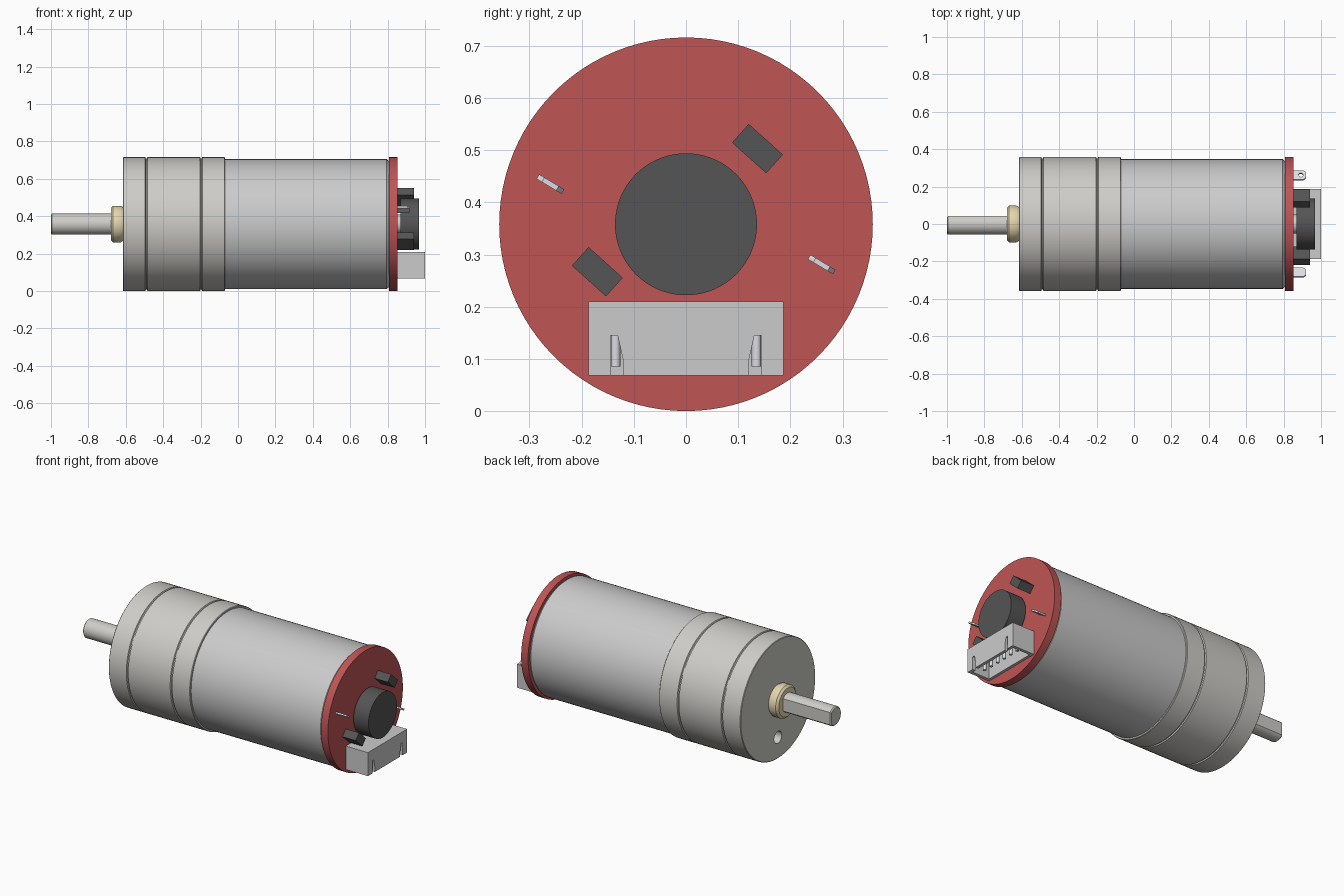
import bpy, bmesh
from math import radians, pi, cos, sin, acos
from mathutils import Matrix, Vector

if "Cube" in bpy.data.objects:
    bpy.data.objects.remove(bpy.data.objects["Cube"])

CZ = 0.358          # height of the motor axis
SEG = 96


def material(name, rgb):
    m = bpy.data.materials.new(name)
    m.diffuse_color = (*rgb, 1)
    m.use_nodes = True
    m.node_tree.nodes["Principled BSDF"].inputs["Base Color"].default_value = m.diffuse_color
    return m


RED = material("board_red", (0.52, 0.09, 0.09))
DARK = material("dark_plastic", (0.09, 0.09, 0.09))
BRASS = material("pale_brass", (0.82, 0.70, 0.45))
STEEL = material("warm_steel", (0.62, 0.61, 0.58))
TIN = material("tin", (0.72, 0.72, 0.78))

# local axes: YZ = outline in y/z extruded along x, YX = outline in y/x extruded along -z
YZ = Matrix(((0, 0, 1, 0), (1, 0, 0, 0), (0, 1, 0, 0), (0, 0, 0, 1)))
YX = Matrix(((0, 1, 0, 0), (1, 0, 0, 0), (0, 0, -1, 0), (0, 0, 0, 1)))


def finish(name, bm, mat):
    bmesh.ops.recalc_face_normals(bm, faces=bm.faces[:])
    mesh = bpy.data.meshes.new(name)
    bm.to_mesh(mesh)
    bm.free()
    ob = bpy.data.objects.new(name, mesh)
    bpy.context.collection.objects.link(ob)
    if mat:
        mesh.materials.append(mat)
    return ob


def lathe(name, profile, mat=None):
    """Turn (x, radius) points around the motor axis, with flat end caps."""
    bm = bmesh.new()
    rings = [[bm.verts.new((x, r * cos(2 * pi * i / SEG), CZ + r * sin(2 * pi * i / SEG)))
              for i in range(SEG)] for x, r in profile]
    for a, b in zip(rings, rings[1:]):
        for i in range(SEG):
            j = (i + 1) % SEG
            bm.faces.new((a[i], a[j], b[j], b[i]))
    bm.faces.new(rings[0])
    bm.faces.new(rings[-1])
    return finish(name, bm, mat)


def prism(name, outline, lo, hi, matrix, mat=None):
    """Extrude a 2D outline from lo to hi, then place it with matrix."""
    bm = bmesh.new()
    face = bm.faces.new([bm.verts.new((u, v, lo)) for u, v in outline])
    ext = bmesh.ops.extrude_face_region(bm, geom=[face])["geom"]
    bmesh.ops.translate(bm, vec=(0, 0, hi - lo),
                        verts=[g for g in ext if isinstance(g, bmesh.types.BMVert)])
    bm.transform(matrix)
    return finish(name, bm, mat)


def rect(u0, u1, v0, v1):
    return [(u0, v0), (u1, v0), (u1, v1), (u0, v1)]


def circle(u, v, r, n=40):
    return [(u + r * cos(2 * pi * i / n), v + r * sin(2 * pi * i / n)) for i in range(n)]


def apply(ob, mod):
    bpy.context.view_layer.objects.active = ob
    bpy.ops.object.modifier_apply(modifier=mod.name)


def cut(ob, cutter):
    mod = ob.modifiers.new("cut", 'BOOLEAN')
    mod.operation, mod.solver, mod.object = 'DIFFERENCE', 'EXACT', cutter
    apply(ob, mod)
    bpy.data.objects.remove(cutter)


# gearbox: three stages separated by grooves
R = 0.358
profile = [(-0.615, R - 0.003), (-0.612, R)]
for g in (-0.49, -0.197):
    profile += [(g - 0.006, R), (g - 0.003, R - 0.007), (g + 0.003, R - 0.007), (g + 0.006, R)]
profile += [(-0.073, R), (-0.07, R - 0.003)]
gearbox = lathe("gearbox", profile, STEEL)

# mounting holes in the gearbox face
for s in (-1, 1):
    cut(gearbox, prism("large_hole", circle(s * 0.25, CZ, 0.08), -0.7, -0.53, YZ))
    cut(gearbox, prism("small_hole", circle(0, CZ + s * 0.23, 0.036), -0.7, -0.53, YZ))

# bushing and D-shaped output shaft
lathe("bushing", [(-0.68, 0.085), (-0.668, 0.098), (-0.628, 0.098), (-0.614, 0.09)], BRASS)
r, flat = 0.057, 0.043
a0 = acos(flat / r)
d_shape = [(r * cos(a), CZ + r * sin(a))
           for a in (a0 + (2 * pi - 2 * a0) * i / 48 for i in range(49))]
shaft = prism("output_shaft", d_shape, -1.0, -0.6, YZ, STEEL)
bev = shaft.modifiers.new("bevel", 'BEVEL')
bev.width, bev.segments, bev.limit_method, bev.angle_limit = 0.006, 1, 'ANGLE', radians(60)
apply(shaft, bev)

# motor can, encoder board, magnet on its hub
lathe("motor_can", [(-0.075, 0.347), (0.795, 0.347), (0.808, 0.336)])
lathe("encoder_board", [(0.806, R), (0.852, R)], RED)
lathe("magnet_hub", [(0.85, 0.05), (0.872, 0.05)], STEEL)
lathe("magnet_disc", [(0.868, 0.136), (0.968, 0.136)], DARK)

# two hall sensors standing on the board
for i, (y, z) in enumerate(((0.137, 0.503), (-0.17, 0.267))):
    place = Matrix.Translation((0, y, z)) @ Matrix.Rotation(radians(-42), 4, 'X') @ YZ
    prism(f"hall_sensor_{i + 1}", rect(-0.044, 0.044, -0.024, 0.024), 0.85, 0.94, place, DARK)

# two solder terminals with an eyelet
tab = [(-0.028, 0.85), (0.028, 0.85), (0.028, 0.906), (0.016, 0.92), (-0.016, 0.92), (-0.028, 0.906)]
for s in (-1, 1):
    place = (Matrix.Translation((0, s * 0.26, CZ - s * 0.077))
             @ Matrix.Rotation(radians(-31), 4, 'X') @ YX)
    terminal = prism("terminal_left" if s < 0 else "terminal_right", tab, -0.005, 0.005, place, TIN)
    cut(terminal, prism("eyelet", circle(0, 0.892, 0.012, 20), -0.02, 0.02, place))

# connector shell, open downward, with two keyed slots in its outer wall
shell = prism("connector_shell", rect(-0.187, 0.187, 0.068, 0.21), 0.85, 1.0, YZ)
cut(shell, prism("cavity", rect(-0.168, 0.168, 0.04, 0.175), 0.868, 0.982, YZ))
for s in (-1, 1):
    slot = [(s * y, z) for y, z in
            ((0.145, 0.04), (0.145, 0.145), (0.131, 0.145), (0.121, 0.1), (0.121, 0.04))]
    cut(shell, prism("slot", slot, 0.97, 1.05, YZ))

# connector pins
for i in range(6):
    y = (i - 2.5) * 0.054
    prism(f"connector_pin_{i + 1}", circle(y, 0.925, 0.009, 16), -0.18, -0.085, YX, TIN)

# smooth shading with crisp edges
bpy.ops.object.select_all(action='SELECT')
bpy.context.view_layer.objects.active = gearbox
bpy.ops.object.shade_smooth_by_angle(angle=radians(30))
